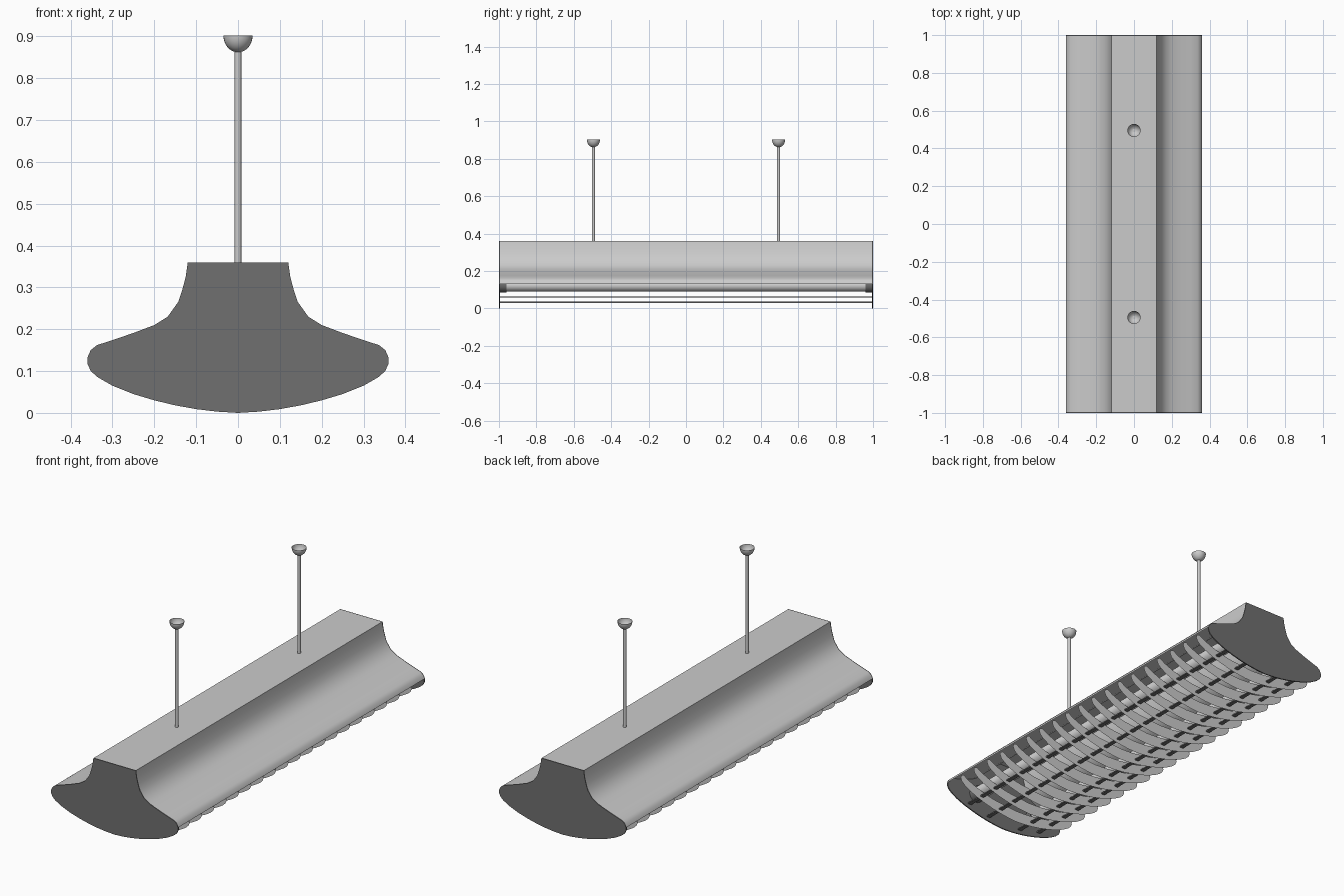
import bpy, bmesh, math

if "Cube" in bpy.data.objects:
    bpy.data.objects.remove(bpy.data.objects["Cube"])


def material(name, v):
    m = bpy.data.materials.new(name)
    m.diffuse_color = (v, v, v, 1)
    m.use_nodes = True
    m.node_tree.nodes["Principled BSDF"].inputs["Base Color"].default_value = m.diffuse_color
    return m


LIGHT = material("light_grey", 0.60)
DARK = material("dark_grey", 0.16)
WHITE = material("tube_white", 0.68)


def finish(name, bm, mat, smooth=True):
    me = bpy.data.meshes.new(name)
    bm.normal_update()
    bm.to_mesh(me)
    bm.free()
    me.materials.append(mat)
    ob = bpy.data.objects.new(name, me)
    bpy.context.collection.objects.link(ob)
    if smooth:
        bpy.ops.object.select_all(action='DESELECT')
        ob.select_set(True)
        bpy.context.view_layer.objects.active = ob
        bpy.ops.object.shade_smooth_by_angle(angle=math.radians(40))
    return ob


def mirrored(half):
    """Half profile (x >= 0) to full profile running from +x to -x."""
    return half + [(-x, z) for x, z in reversed(half) if x > 0]


def loft(name, rings, mat, closed=False, caps=False):
    """Skin consecutive rings of points with quads."""
    bm = bmesh.new()
    vs = [[bm.verts.new(p) for p in r] for r in rings]
    n = len(rings[0])
    for a, b in zip(vs, vs[1:]):
        for i in range(n if closed else n - 1):
            j = (i + 1) % n
            bm.faces.new((a[i], a[j], b[j], b[i]))
    if caps:
        bm.faces.new(vs[0][::-1])
        bm.faces.new(vs[-1])
        bmesh.ops.recalc_face_normals(bm, faces=bm.faces[:])
    return finish(name, bm, mat)


def rod_y(name, x, z, r, y0, y1, mat, n=20):
    ring = [(x + r * math.cos(i * math.tau / n), z + r * math.sin(i * math.tau / n)) for i in range(n)]
    return loft(name, [[(px, y, pz) for px, pz in ring] for y in (y0, y1)], mat, True, True)


def turned(name, y, profile, mat, n=24, caps=False):
    """Revolve (radius, z) profile around a vertical axis at x = 0."""
    rings = [[(r * math.cos(i * math.tau / n), y + r * math.sin(i * math.tau / n), z)
              for i in range(n)] for r, z in profile]
    return loft(name, rings, mat, True, caps)


# Cross-section: upper curve is the housing, lower curve is the louvre edge
upper = [(0.36, 0.132), (0.352, 0.15), (0.337, 0.162), (0.30, 0.174), (0.25, 0.191),
         (0.20, 0.21), (0.168, 0.23), (0.143, 0.265), (0.133, 0.295), (0.125, 0.325), (0.12, 0.36)]
lower = [(0.36, 0.118), (0.352, 0.1), (0.335, 0.085), (0.30, 0.065), (0.25, 0.045),
         (0.20, 0.03), (0.15, 0.018), (0.10, 0.009), (0.05, 0.003), (0.0, 0.0)]
inner = [(0.34, 0.14), (0.31, 0.122), (0.26, 0.102), (0.20, 0.084), (0.14, 0.072),
         (0.07, 0.063), (0.0, 0.06)]

# Housing: open-bottomed sheet along the length
shell = mirrored(upper)
loft("housing", [[(x, y, z) for x, z in shell] for y in (-0.995, 0.995)], LIGHT)

# End caps
outline = mirrored(upper) + mirrored(lower)[::-1]
for name, y0, y1 in (("front_end_cap", -1, -0.994), ("back_end_cap", 0.994, 1)):
    loft(name, [[(x, y, z) for x, z in outline] for y in (y0, y1)], DARK, True, True)

# Louvre fins: thin crescent blades across the opening
bm = bmesh.new()
out_c, in_c = mirrored([(0.357, 0.132)] + lower), mirrored(inner)
for k in range(-9, 10):
    y = k * 0.1
    bm.faces.new([bm.verts.new((x * 0.99, y, z)) for x, z in out_c + in_c[::-1]])
bmesh.ops.triangulate(bm, faces=bm.faces[:])
finish("louvre_fins", bm, LIGHT, False)

# Lengthwise louvre strips
for x, z in ((0.10, 0.033), (0.22, 0.062)):
    for s in (-1, 1):
        pts = [(s * x + dx, z + dz) for dx, dz in
               ((-0.01, -0.003), (0.01, -0.003), (0.01, 0.003), (-0.01, 0.003))]
        loft("louvre_strip", [[(px, y, pz) for px, pz in pts] for y in (-0.994, 0.994)],
             DARK, True, True)

# Tubes and their end sockets
for x in (-0.18, 0.18):
    rod_y("lamp_tube", x, 0.125, 0.035, -0.96, 0.96, WHITE)
    for s in (-1, 1):
        rod_y("tube_socket", x, 0.125, 0.04, s * 0.96, s * 0.995, DARK)

# Hanging rods with open ceiling cups
for y in (-0.495, 0.495):
    turned("hanging_rod", y, [(0.008, 0.36), (0.008, 0.868)], LIGHT, 16, True)
    cup = [(0.035 * math.sin(a), 0.902 - 0.04 * math.cos(a))
           for a in (math.radians(d) for d in range(9, 91, 9))]
    turned("ceiling_cup", y, cup, LIGHT)
